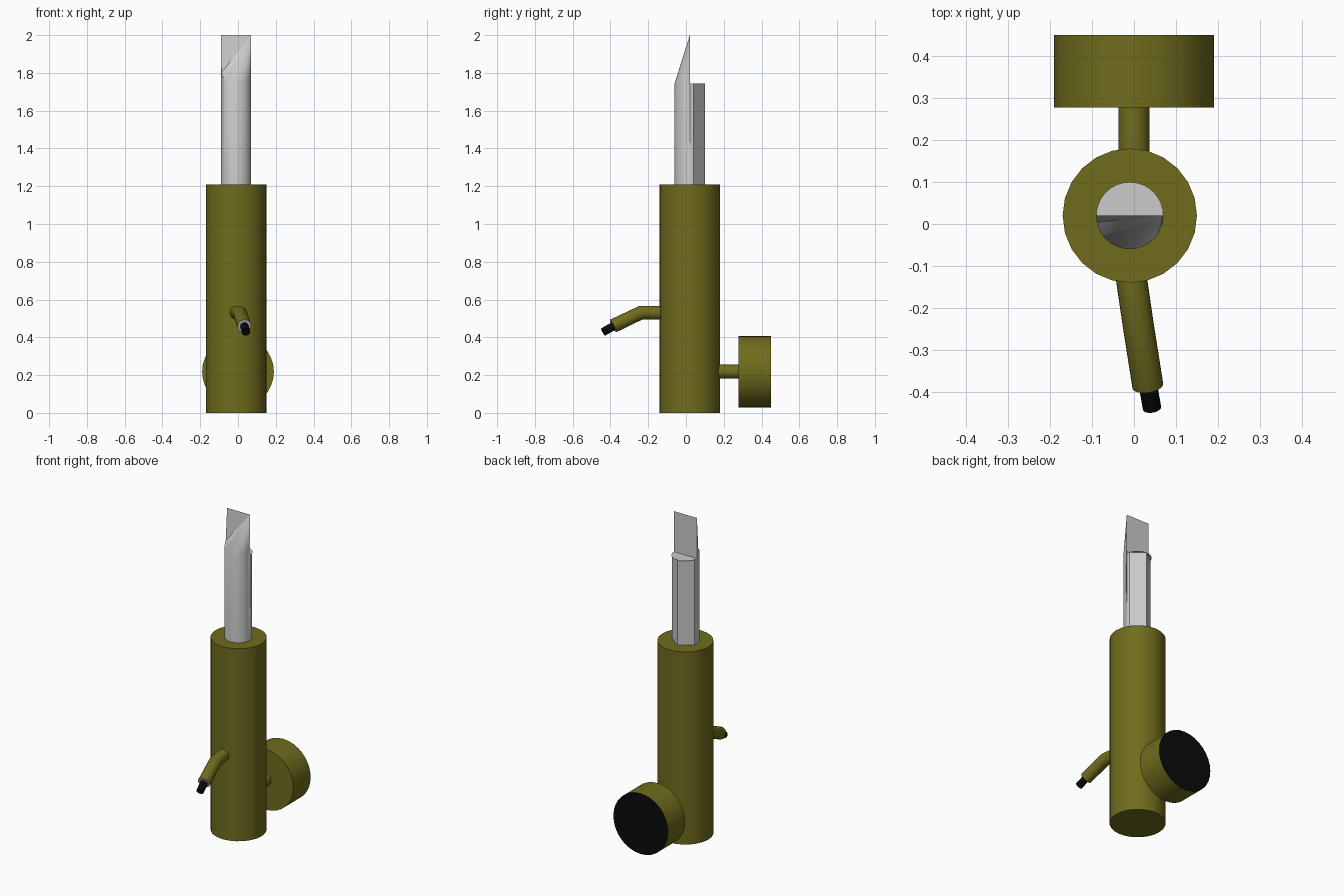
import bpy, bmesh, math
from mathutils import Vector

if "Cube" in bpy.data.objects:
    bpy.data.objects.remove(bpy.data.objects["Cube"])


def material(name, rgb):
    m = bpy.data.materials.new(name)
    m.diffuse_color = (*rgb, 1)
    m.use_nodes = True
    m.node_tree.nodes["Principled BSDF"].inputs["Base Color"].default_value = m.diffuse_color
    return m


OLIVE = material("olive", (0.16, 0.15, 0.012))
BLACK = material("black", (0.003, 0.003, 0.003))
GREY = material("grey", (0.8, 0.8, 0.8))


def finish(name, bm, mats=()):
    bmesh.ops.recalc_face_normals(bm, faces=bm.faces)
    me = bpy.data.meshes.new(name)
    bm.to_mesh(me)
    bm.free()
    for m in mats:
        me.materials.append(m)
    ob = bpy.data.objects.new(name, me)
    bpy.context.collection.objects.link(ob)
    bpy.ops.object.select_all(action='DESELECT')
    ob.select_set(True)
    bpy.context.view_layer.objects.active = ob
    bpy.ops.object.shade_smooth_by_angle(angle=math.radians(30))
    return ob


def tube(name, path, radius, sides, mat, end_mat=None):
    """Capped round tube along a path; the last cap may differ in colour."""
    pts = [Vector(p) for p in path]
    bm = bmesh.new()
    rings = []
    for i, p in enumerate(pts):
        a = (p - pts[i - 1]).normalized() if i else Vector()
        b = (pts[i + 1] - p).normalized() if i < len(pts) - 1 else Vector()
        t = (a + b).normalized()
        side = t.cross(Vector((0, 0, 1)))
        side = side.normalized() if side.length > 0.01 else Vector((1, 0, 0))
        up = side.cross(t)
        rings.append([bm.verts.new(p + radius * (math.cos(w) * side + math.sin(w) * up))
                      for w in (2 * math.pi * k / sides for k in range(sides))])
    for r, s in zip(rings, rings[1:]):
        for k in range(sides):
            j = (k + 1) % sides
            bm.faces.new((r[k], r[j], s[j], s[k]))
    bm.faces.new(rings[0])
    bm.faces.new(rings[-1]).material_index = 1 if end_mat else 0
    return finish(name, bm, [mat] + ([end_mat] if end_mat else []))


# main upright body
CX, CY = -0.01, 0.02
tube("body", [(CX, CY, 0), (CX, CY, 1.21)], 0.16, 24, OLIVE)

# rear wheel with dark outer face, and its stem
tube("wheel_stem", [(0, 0.13, 0.218), (0, 0.29, 0.218)], 0.037, 24, OLIVE)
tube("rear_wheel", [(0, 0.278, 0.218), (0, 0.45, 0.218)], 0.19, 32, OLIVE, BLACK)

# bent front spout with a dark nozzle
tube("spout", [(-0.012, -0.09, 0.53), (0.01, -0.24, 0.53), (0.033, -0.386, 0.46)],
     0.037, 24, OLIVE, GREY)
tube("nozzle", [(0.031, -0.37, 0.467), (0.043, -0.439, 0.428)], 0.022, 16, BLACK)

# upper pipe: round front with a slanted tip, faceted back with a round ledge
R, LOW, LEDGE, TIP = 0.08, 1.15, 1.745, 2.0
bm = bmesh.new()


def at(deg, z):
    w = math.radians(deg)
    return bm.verts.new((CX + R * math.cos(w), CY + R * math.sin(w), z))


N = 16
front = [180 + 180 * k / N for k in range(N + 1)]
low = [at(d, LOW) for d in front]
top = []
for k, d in enumerate(front):
    lift = 0.068 * (1 + math.sin(math.radians(d)))
    top.append(at(d, TIP if k in (0, N) else LEDGE + lift))
for k in range(N):
    bm.faces.new((low[k], low[k + 1], top[k + 1], top[k]))
# folded slope fanning from the right tip corner
for k in range(N - 1):
    bm.faces.new((top[N], top[k], top[k + 1]))
# rear wall of the tip, and half-round ledge
ledge = [at(180 * k / N, LEDGE) for k in range(N + 1)]
bm.faces.new(ledge)
bm.faces.new((ledge[0], ledge[-1], top[0], top[N]))
# flat back panels under the ledge
panels = [0, 15, 90, 165, 180]
pl = [low[N]] + [at(d, LOW) for d in panels[1:-1]] + [low[0]]
pt = [ledge[0]] + [at(d, LEDGE) for d in panels[1:-1]] + [ledge[-1]]
for k in range(len(panels) - 1):
    bm.faces.new((pl[k], pl[k + 1], pt[k + 1], pt[k]))
bm.faces.new(low + pl[1:-1])
finish("upper_pipe", bm)
